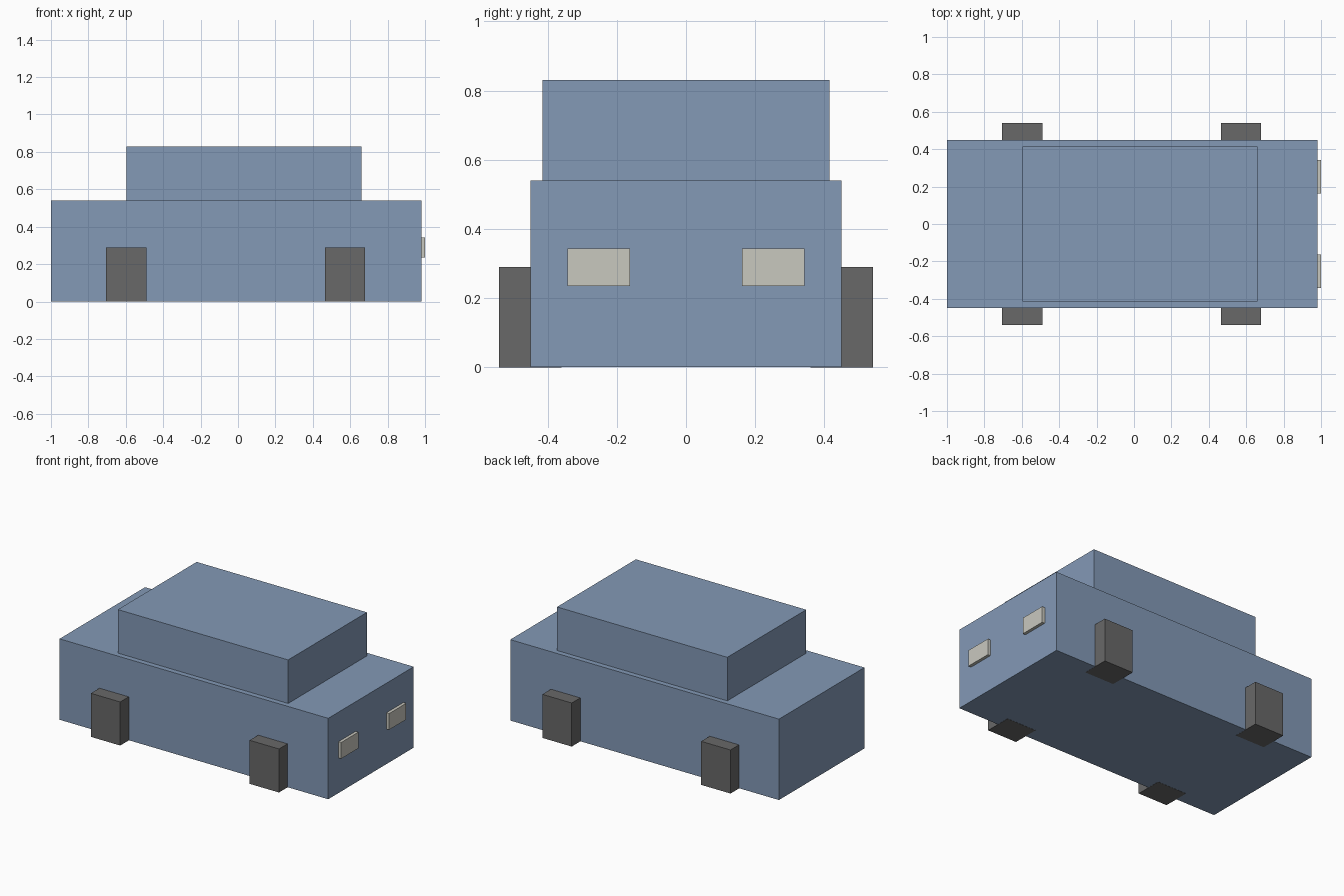
import bpy
import bmesh
from mathutils import Vector

if "Cube" in bpy.data.objects:
    bpy.data.objects.remove(bpy.data.objects["Cube"])


def material(name, rgb):
    m = bpy.data.materials.new(name)
    m.diffuse_color = (*rgb, 1.0)
    m.use_nodes = True
    m.node_tree.nodes["Principled BSDF"].inputs["Base Color"].default_value = m.diffuse_color
    return m


def box(name, low, high, mat):
    """Axis-aligned box between two opposite corners."""
    low, high = Vector(low), Vector(high)
    centre, size = (low + high) / 2, high - low
    bm = bmesh.new()
    bmesh.ops.create_cube(bm, size=1.0)
    bmesh.ops.scale(bm, vec=size, verts=bm.verts)
    mesh = bpy.data.meshes.new(name)
    bm.to_mesh(mesh)
    bm.free()
    mesh.materials.append(mat)
    ob = bpy.data.objects.new(name, mesh)
    ob.location = centre
    bpy.context.collection.objects.link(ob)
    return ob


blue = material("body blue", (0.227, 0.319, 0.468))
grey = material("tyre grey", (0.138, 0.138, 0.138))
cream = material("lamp cream", (0.584, 0.578, 0.521))

# Lower body and cabin
box("body", (-1.0, -0.45, 0.001), (0.98, 0.45, 0.54), blue)
box("cabin", (-0.595, -0.415, 0.54), (0.66, 0.415, 0.83), blue)

for side, s in (("right", -1), ("left", 1)):
    # Block wheels, half sunk into the body sides
    for end, x in (("rear", -0.598), ("front", 0.572)):
        y = s * 0.45
        box(f"{end}_{side}_wheel", (x - 0.108, y - 0.09, 0.0),
            (x + 0.108, y + 0.09, 0.29), grey)
    # Headlights on the +x end
    y = s * 0.252
    box(f"{side}_headlight", (0.96, y - 0.09, 0.235),
        (1.0, y + 0.09, 0.343), cream)
